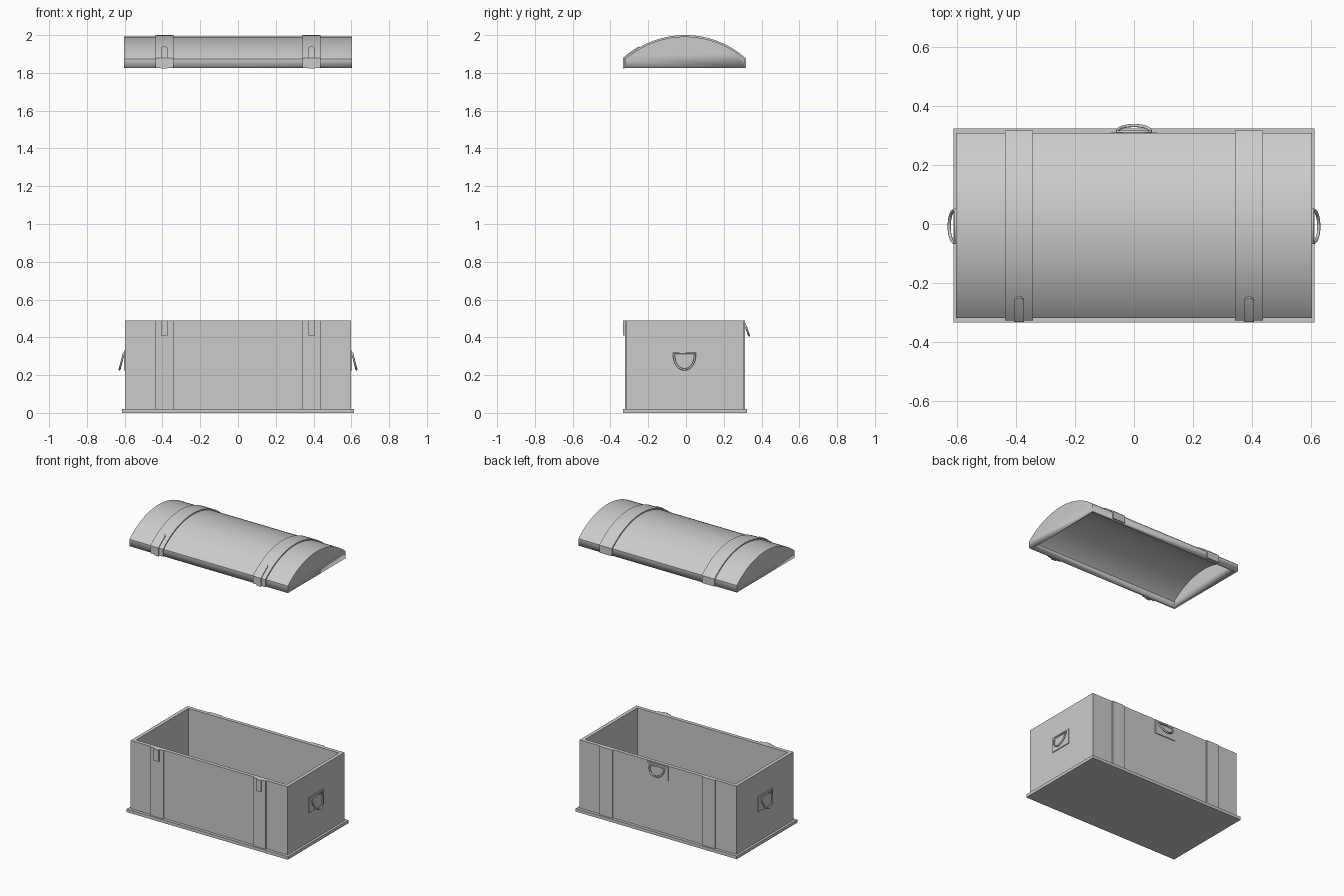
import bpy, bmesh, math

if "Cube" in bpy.data.objects:
    bpy.data.objects.remove(bpy.data.objects["Cube"])

YC = -0.005                      # chest centre in depth
LID_Z, SPRING, CROWN, HALF = 1.826, 1.874, 1.992, 0.314
RISE = CROWN - SPRING
RAD = (HALF ** 2 + RISE ** 2) / (2 * RISE)


def finish(name, bm, smooth=False):
    bmesh.ops.recalc_face_normals(bm, faces=bm.faces[:])
    me = bpy.data.meshes.new(name)
    bm.to_mesh(me)
    bm.free()
    ob = bpy.data.objects.new(name, me)
    bpy.context.collection.objects.link(ob)
    if smooth:
        bpy.ops.object.select_all(action='DESELECT')
        ob.select_set(True)
        bpy.context.view_layer.objects.active = ob
        bpy.ops.object.shade_smooth_by_angle(angle=math.radians(30))
    return ob


def box(name, x0, x1, y0, y1, z0, z1, open_top=False):
    bm = bmesh.new()
    bmesh.ops.create_cube(bm, size=1)
    for v in bm.verts:
        v.co = ((x0 + x1) / 2 + v.co.x * (x1 - x0),
                (y0 + y1) / 2 + v.co.y * (y1 - y0),
                (z0 + z1) / 2 + v.co.z * (z1 - z0))
    ob = finish(name, bm)
    if open_top:
        bm = bmesh.new()
        bm.from_mesh(ob.data)
        top = [f for f in bm.faces if f.normal.z > 0.9]
        bmesh.ops.delete(bm, geom=top, context='FACES_ONLY')
        bm.to_mesh(ob.data)
        bm.free()
    return ob


def hollow(ob, t):
    m = ob.modifiers.new("wall", 'SOLIDIFY')
    m.thickness, m.offset, m.use_even_offset = t, -1, True


def lid_profile(d, n=40, z0=LID_Z):
    """Front-to-back outline of the lid, grown by d."""
    r, h, cz = RAD + d, HALF + d, CROWN - RAD
    a = math.asin(h / r)
    arc = [(YC + r * math.sin(t), cz + r * math.cos(t))
           for t in (-a + 2 * a * i / n for i in range(n + 1))]
    return [(YC - h, z0)] + arc + [(YC + h, z0)]


def band(name, x, inner, outer, widths):
    """Closed strip between two outlines, centred on x."""
    bm = bmesh.new()
    rings = []
    for (yi, zi), (yo, zo), w in zip(inner, outer, widths):
        rings.append([bm.verts.new(c) for c in (
            (x - w, yi, zi), (x + w, yi, zi), (x + w, yo, zo), (x - w, yo, zo))])
    for a, b in zip(rings, rings[1:]):
        for i in range(4):
            j = (i + 1) % 4
            bm.faces.new((a[i], a[j], b[j], b[i]))
    bm.faces.new(rings[0])
    bm.faces.new(rings[-1])
    return finish(name, bm, True)


def handle(name, loc, rot, drop, plate_h):
    """Back plate with a hanging D ring; local +x points outwards."""
    plate = box(name + "_plate", -0.004, 0.006, -0.079, 0.079, -plate_h, 0)
    n, w, top = 20, 0.056, -0.014
    cu = bpy.data.curves.new(name + "_ring", 'CURVE')
    cu.dimensions = '3D'
    cu.bevel_depth, cu.bevel_resolution = 0.0055, 2
    sp = cu.splines.new('POLY')
    sp.points.add(n)
    for i, p in enumerate(sp.points):
        t = math.pi * i / n
        s = math.sin(t) ** 0.85
        p.co = (0.008 + 0.022 * s, w * math.cos(t), top - drop * s, 1)
    sp.use_cyclic_u = True
    ring = bpy.data.objects.new(name + "_ring", cu)
    bpy.context.collection.objects.link(ring)
    for ob in (plate, ring):
        ob.location = loc
        ob.rotation_euler.z = rot


# chest body and base
hollow(box("chest_body", -0.597, 0.597, YC - 0.309, YC + 0.309, 0.01, 0.49, True), 0.025)
box("base_plate", -0.613, 0.613, YC - 0.329, YC + 0.329, 0, 0.021)

# domed lid, hollow and open below
bm = bmesh.new()
prof = lid_profile(0)
left = [bm.verts.new((-0.603, y, z)) for y, z in prof]
right = [bm.verts.new((0.603, y, z)) for y, z in prof]
for i in range(len(prof) - 1):
    bm.faces.new((left[i], right[i], right[i + 1], left[i + 1]))
bm.faces.new(left)
bm.faces.new(right)
bmesh.ops.recalc_face_normals(bm, faces=bm.faces[:])
# the end caps fix the outward direction
if sum(f.normal.z for f in bm.faces) < 0:
    bmesh.ops.reverse_faces(bm, faces=bm.faces[:])
hollow(finish("lid", bm, True), 0.02)

# straps and clasps
for side, s in (("left", -1), ("right", 1)):
    x = s * 0.39
    box(side + "_front_strap", x - .048, x + .048, YC - .319, YC - .307, .015, .49)
    box(side + "_back_strap", x - .048, x + .048, YC + .307, YC + .317, .015, .49)
    box(side + "_clasp", x - .0175, x + .0175, YC - .329, YC - .317, .41, .49)
    a, b = lid_profile(-0.002), lid_profile(0.008)
    band(side + "_lid_strap", x, a, b, [0.048] * len(a))
    # tongue running up the front of the lid, rounded at its end
    a, b = (lid_profile(d, 120, 1.822) for d in (0.006, 0.0135))
    k = sum(1 for y, z in a[:60] if y < -0.24)
    w = [0.0175 * math.sqrt(max(0.12, 1 - max(0, 1 - (k - 1 - i) / 3) ** 2)) for i in range(k)]
    band(side + "_lid_tongue", x, a[:k], b[:k], w)

# handles
handle("right_handle", (0.597, YC - 0.003, 0.33), 0, 0.086, 0.105)
handle("left_handle", (-0.597, YC - 0.003, 0.33), math.pi, 0.086, 0.105)
handle("back_handle", (0, YC + 0.309, 0.483), math.pi / 2, 0.06, 0.095)
